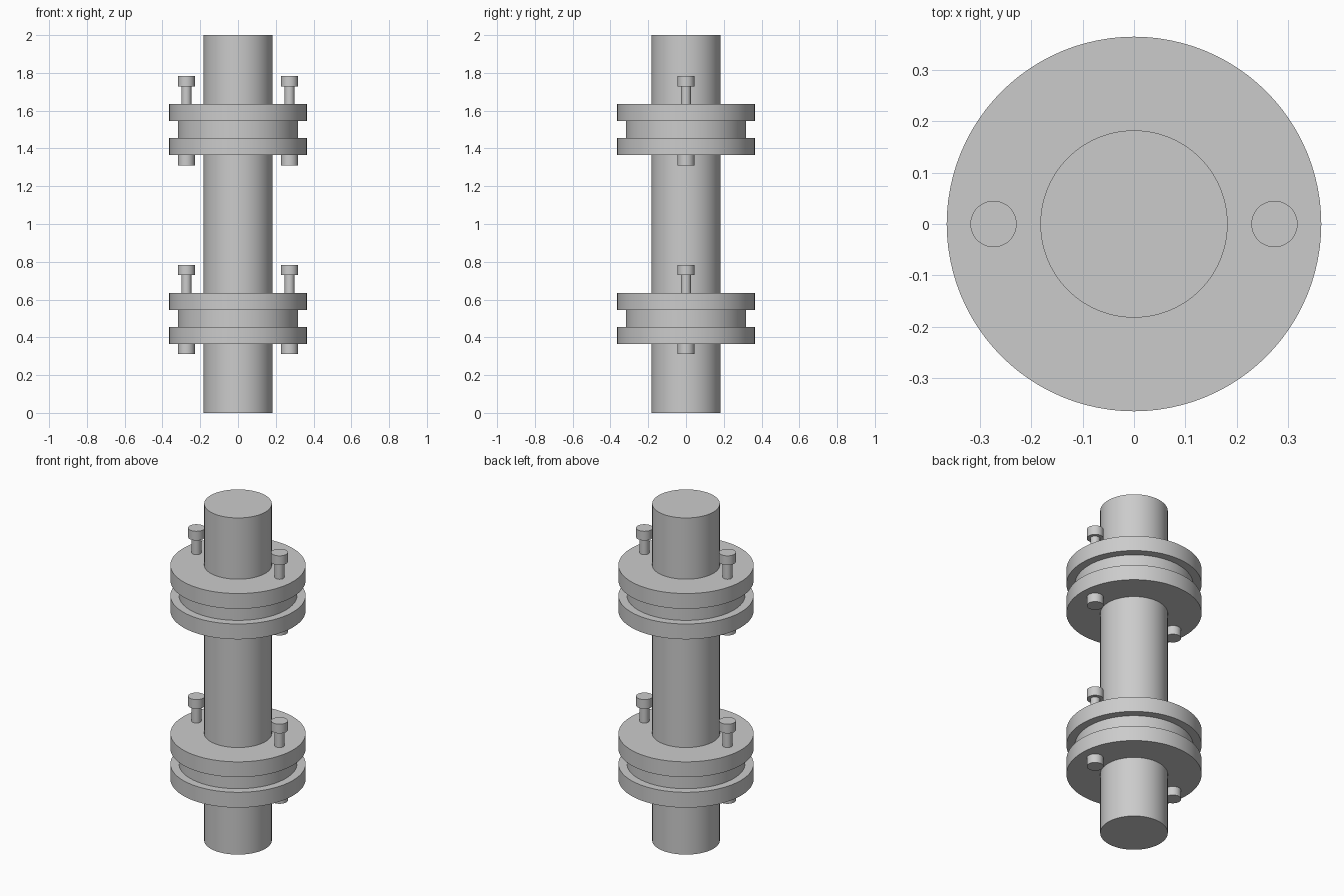
import bpy
import math

cube = bpy.data.objects.get("Cube")
if cube:
    bpy.data.objects.remove(cube, do_unlink=True)

# Single plain metal colour
steel = bpy.data.materials.new("steel_grey")
steel.use_nodes = True
steel.diffuse_color = (0.6, 0.6, 0.6, 1)
steel.node_tree.nodes["Principled BSDF"].inputs["Base Color"].default_value = (0.6, 0.6, 0.6, 1)


def cylinder(name, radius, bottom, top, x=0.0, sides=96):
    """Upright smooth cylinder spanning two heights."""
    bpy.ops.mesh.primitive_cylinder_add(
        vertices=sides, radius=radius, depth=top - bottom,
        location=(x, 0, (bottom + top) / 2))
    obj = bpy.context.object
    obj.name = name
    obj.data.materials.append(steel)
    bpy.ops.object.shade_smooth_by_angle(angle=math.radians(30))
    return obj


# Central shaft
cylinder("shaft", 0.182, 0, 2)

# Two bolted flange couplings
for level, z in (("lower", 0.5), ("upper", 1.5)):
    cylinder(level + "_bottom_flange", 0.364, z - 0.136, z - 0.045)
    cylinder(level + "_spacer_disc", 0.318, z - 0.045, z + 0.045)
    cylinder(level + "_top_flange", 0.364, z + 0.045, z + 0.136)
    # Bolt on each side, with its head above and nut below
    for side, x in (("left", 0.273), ("right", -0.273)):
        name = level + "_" + side
        cylinder(name + "_bolt_shank", 0.026, z - 0.14, z + 0.23, x, 48)
        cylinder(name + "_bolt_head", 0.045, z + 0.229, z + 0.284, x, 48)
        cylinder(name + "_bolt_nut", 0.045, z - 0.189, z - 0.136, x, 48)
